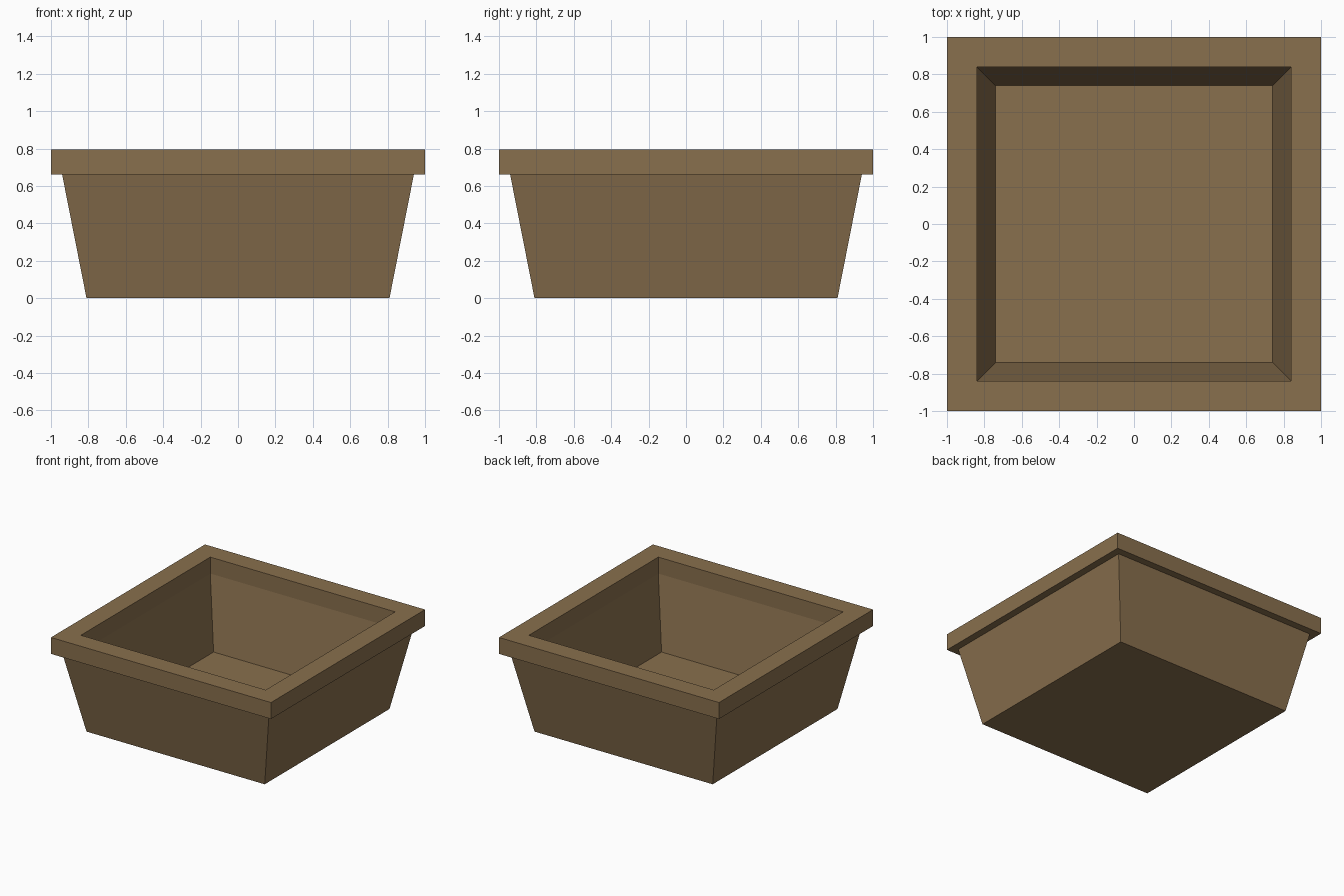
import bpy
import bmesh

cube = bpy.data.objects.get("Cube")
if cube:
    bpy.data.objects.remove(cube, do_unlink=True)

# One earthy brown for the whole planter
BROWN = (0.25, 0.16, 0.075, 1)
brown = bpy.data.materials.new("earth_brown")
brown.use_nodes = True
brown.diffuse_color = BROWN
brown.node_tree.nodes["Principled BSDF"].inputs["Base Color"].default_value = BROWN


def square_ring(bm, half, z):
    corners = [(-1, -1), (1, -1), (1, 1), (-1, 1)]
    return [bm.verts.new((x * half, y * half, z)) for x, y in corners]


# Profile from the outer base, around the rim and down to the inner floor: (half width, z)
profile = [
    (0.81, 0),        # base
    (0.94, 0.66),     # top of the tapered wall
    (1, 0.66),        # rim underside
    (1, 0.795),       # rim outer top
    (0.84, 0.795),    # rim inner top
    (0.84, 0.66),     # rim inner bottom
    (0.74, 0.08),     # inner floor
]

bm = bmesh.new()
rings = [square_ring(bm, half, z) for half, z in profile]
for low, high in zip(rings, rings[1:]):
    for i in range(4):
        j = (i + 1) % 4
        bm.faces.new((low[i], low[j], high[j], high[i]))
bm.faces.new(rings[0][::-1])
bm.faces.new(rings[-1])
bmesh.ops.recalc_face_normals(bm, faces=bm.faces)

mesh = bpy.data.meshes.new("planter_box")
bm.to_mesh(mesh)
bm.free()
mesh.materials.append(brown)
planter = bpy.data.objects.new("planter_box", mesh)
bpy.context.collection.objects.link(planter)
